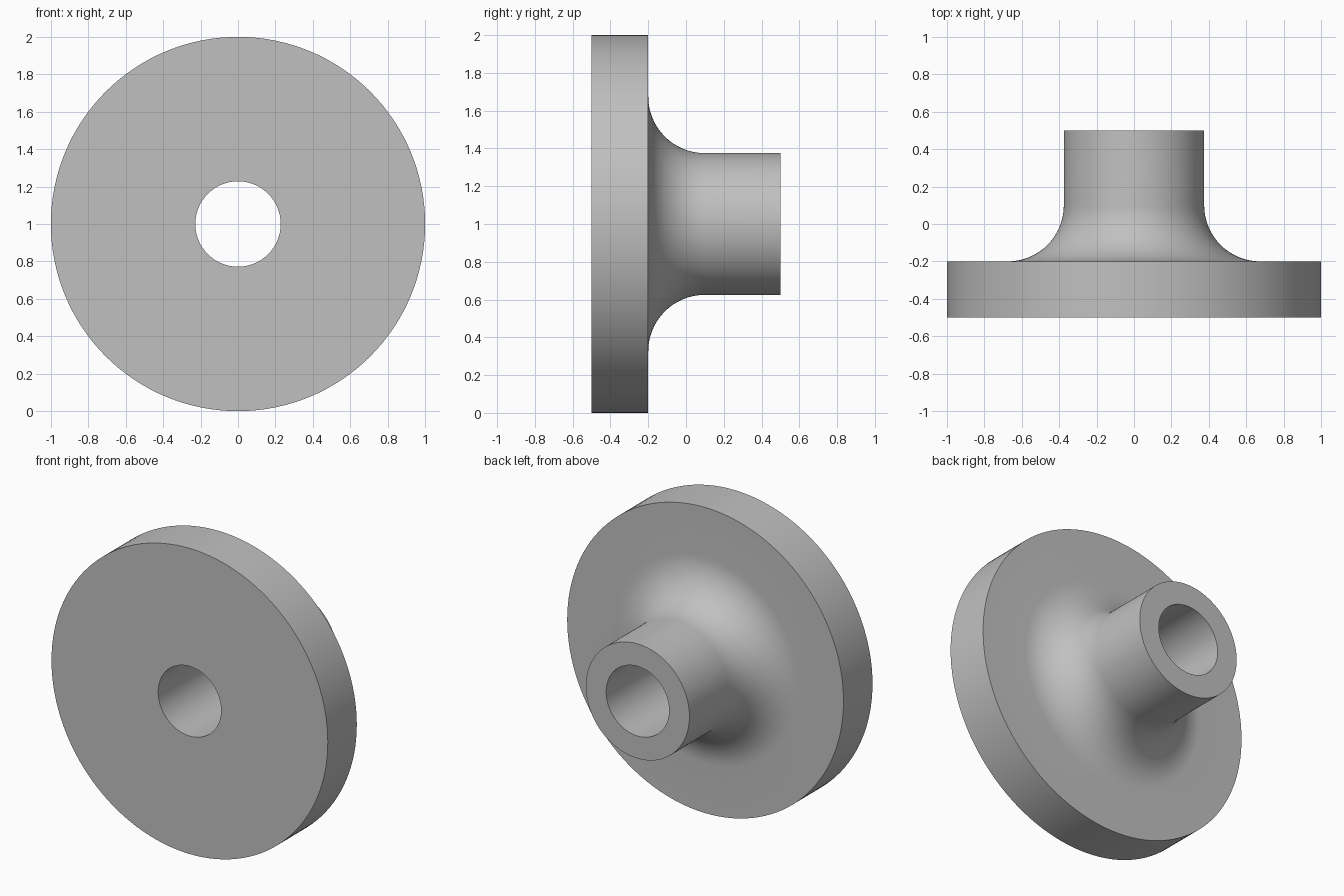
import bpy, bmesh, math
from mathutils import Vector

cube = bpy.data.objects.get("Cube")
if cube:
    bpy.data.objects.remove(cube, do_unlink=True)

# Plain grey material
grey = bpy.data.materials.new("plain_grey")
grey.use_nodes = True
colour = (0.53, 0.53, 0.53, 1)
grey.diffuse_color = colour
grey.node_tree.nodes["Principled BSDF"].inputs["Base Color"].default_value = colour

DISC_R, HUB_R, BORE_R, FILLET = 1.0, 0.375, 0.228, 0.3
FRONT, DISC_BACK, BACK = -0.5, -0.2, 0.5
STEPS, ARC = 128, 16

# Half section as (radius, y): disc, concave fillet, hub, bore
profile = [(BORE_R, FRONT), (DISC_R, FRONT), (DISC_R, DISC_BACK)]
for i in range(ARC + 1):
    a = math.pi / 2 * i / ARC
    profile.append((HUB_R + FILLET * (1 - math.sin(a)),
                    DISC_BACK + FILLET * (1 - math.cos(a))))
profile += [(HUB_R, BACK), (BORE_R, BACK)]

# Revolve the section around the y axis
bm = bmesh.new()
verts = [bm.verts.new((r, y, 1)) for r, y in profile]
edges = [bm.edges.new((v, verts[(i + 1) % len(verts)])) for i, v in enumerate(verts)]
bmesh.ops.spin(bm, geom=verts + edges, cent=Vector((0, 0, 1)), axis=Vector((0, 1, 0)),
               angle=math.tau, steps=STEPS, use_merge=False)
bmesh.ops.remove_doubles(bm, verts=bm.verts, dist=0.0005)
bmesh.ops.recalc_face_normals(bm, faces=bm.faces)

mesh = bpy.data.meshes.new("flanged_hub")
bm.to_mesh(mesh)
bm.free()
mesh.materials.append(grey)
hub = bpy.data.objects.new("flanged_hub", mesh)
bpy.context.collection.objects.link(hub)

# Smooth walls with sharp rims
bpy.context.view_layer.objects.active = hub
hub.select_set(True)
bpy.ops.object.shade_smooth_by_angle(angle=math.radians(30))
